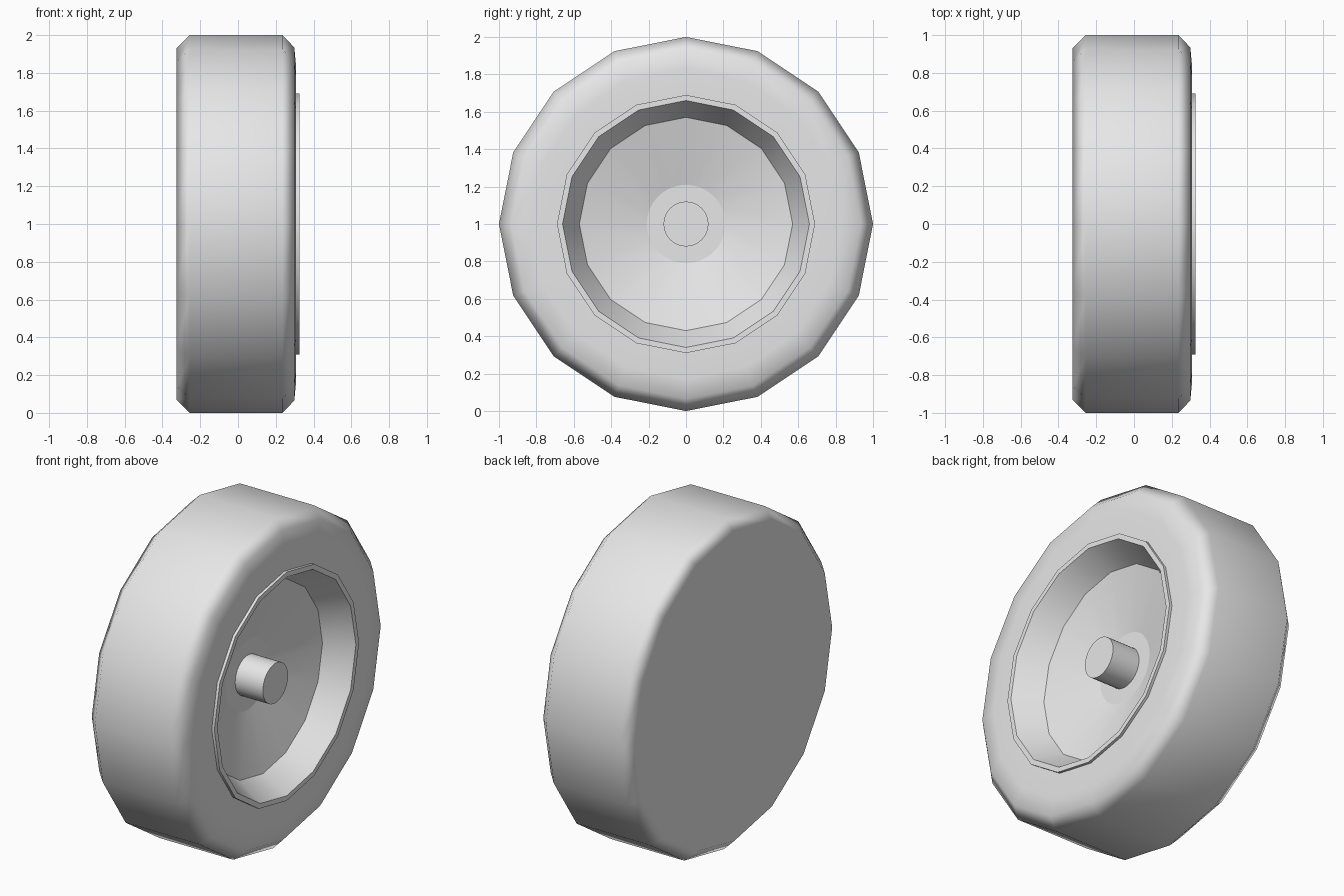
import bpy
import bmesh
from math import sin, cos, pi, radians

default = bpy.data.objects.get("Cube")
if default:
    bpy.data.objects.remove(default, do_unlink=True)

SIDES = 16
AXLE_Z = 1.0

grey = bpy.data.materials.new("light grey")
grey.use_nodes = True
grey.diffuse_color = (0.8, 0.8, 0.8, 1)
grey.node_tree.nodes["Principled BSDF"].inputs["Base Color"].default_value = (0.8, 0.8, 0.8, 1)


def turned(name, profile, cap_start=False, cap_end=False, angle=40, weighted=False):
    """Turn (x, radius, sides) rings about the axle; sides may double between rings."""
    bm = bmesh.new()
    rings = []
    for x, r, n in profile:
        rings.append([bm.verts.new((x, r * sin(2 * pi * i / n), r * cos(2 * pi * i / n)))
                      for i in range(n)])
    for a, b in zip(rings, rings[1:]):
        n, k = len(a), len(b) // len(a)
        for i in range(n):
            far = [b[(i * k + j) % len(b)] for j in range(k, -1, -1)]
            bm.faces.new([a[i], a[(i + 1) % n]] + far)
    if cap_start:
        bm.faces.new(rings[0][::-1])
    if cap_end:
        bm.faces.new(rings[-1])
    # Rings run from the closed side to the open side, so one flip rule suits all parts
    bmesh.ops.recalc_face_normals(bm, faces=bm.faces)
    outer = max(bm.faces, key=lambda f: f.calc_center_median().x)
    if outer.normal.x < -0.01:
        bmesh.ops.reverse_faces(bm, faces=bm.faces)
    mesh = bpy.data.meshes.new(name)
    bm.to_mesh(mesh)
    bm.free()
    mesh.materials.append(grey)
    obj = bpy.data.objects.new(name, mesh)
    obj.location.z = AXLE_Z
    bpy.context.collection.objects.link(obj)
    bpy.ops.object.select_all(action="DESELECT")
    obj.select_set(True)
    bpy.context.view_layer.objects.active = obj
    bpy.ops.object.shade_smooth_by_angle(angle=radians(angle))
    if weighted:
        mod = obj.modifiers.new("soft chamfers", "WEIGHTED_NORMAL")
        mod.keep_sharp = True
    return obj


# Tyre: flat closed back, chamfered shoulders, slightly domed open side
turned("tyre", [(-0.325, 0.93, SIDES), (-0.255, 1.0, SIDES), (0.235, 1.0, SIDES),
                (0.298, 0.935, SIDES), (0.308, 0.83, SIDES), (0.308, 0.68, SIDES)],
       cap_start=True, angle=60, weighted=True)

# Rim: raised lip and the sloping wall of the recess
turned("rim", [(0.29, 0.69, SIDES), (0.325, 0.69, SIDES), (0.325, 0.66, SIDES),
               (0.165, 0.57, SIDES)])

# Dish: shallow cone down to a round flat centre
turned("wheel_dish", [(0.165, 0.57, SIDES), (0.065, 0.21, 2 * SIDES)], cap_end=True, angle=10)

# Axle stub standing in the middle of the dish
turned("axle_stub", [(0.06, 0.12, 2 * SIDES), (0.25, 0.12, 2 * SIDES)], cap_end=True)
